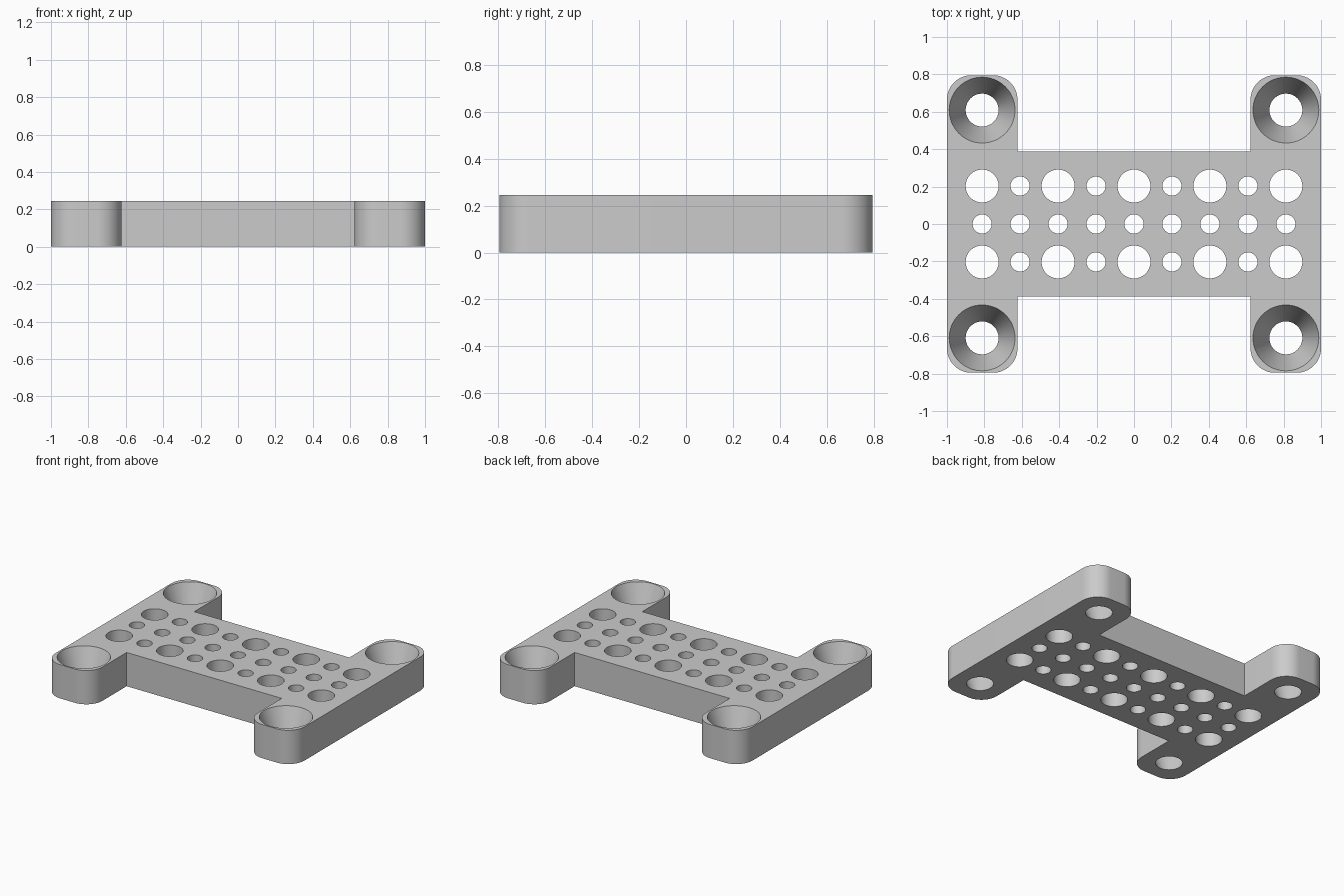
import bpy
import bmesh
from math import pi, sin, cos
from mathutils import Matrix

if "Cube" in bpy.data.objects:
    bpy.data.objects.remove(bpy.data.objects["Cube"], do_unlink=True)

HEIGHT = 0.245
HALF_X, HALF_Y = 1.0, 0.795
LEG_INNER, WEB_Y = 0.623, 0.388
FILLET = 0.13
PITCH = 0.203
BIG_R, SMALL_R, SINK_R = 0.088, 0.051, 0.176
SEGMENTS = 64


def arc(cx, cy, start, steps=16):
    """Quarter circle, counter-clockwise from the start angle."""
    return [(cx + FILLET * cos(start + pi / 2 * i / steps),
             cy + FILLET * sin(start + pi / 2 * i / steps)) for i in range(steps + 1)]


def make_object(name, bm):
    mesh = bpy.data.meshes.new(name)
    bmesh.ops.recalc_face_normals(bm, faces=bm.faces)
    bm.to_mesh(mesh)
    bm.free()
    obj = bpy.data.objects.new(name, mesh)
    bpy.context.collection.objects.link(obj)
    return obj


# H-shaped outline: one quarter, then mirrored around the centre
quarter = arc(HALF_X - FILLET, HALF_Y - FILLET, 0)
quarter += arc(LEG_INNER + FILLET, HALF_Y - FILLET, pi / 2)
quarter.append((LEG_INNER, WEB_Y))
half = quarter + [(-x, y) for x, y in reversed(quarter)]
outline = half + [(-x, -y) for x, y in half]

bm = bmesh.new()
base = bm.faces.new([bm.verts.new((x, y, 0)) for x, y in outline])
top = bmesh.ops.extrude_face_region(bm, geom=[base])["geom"]
bmesh.ops.translate(bm, vec=(0, 0, HEIGHT),
                    verts=[v for v in top if isinstance(v, bmesh.types.BMVert)])
plate = make_object("mounting_plate", bm)

# Cutter holding every hole
MARGIN = 0.02
bm = bmesh.new()


def add_hole(x, y, r_bottom, r_top):
    flare = (r_top - r_bottom) / HEIGHT * MARGIN
    bmesh.ops.create_cone(bm, cap_ends=True, segments=SEGMENTS,
                          radius1=r_bottom - flare, radius2=r_top + flare,
                          depth=HEIGHT + 2 * MARGIN,
                          matrix=Matrix.Translation((x, y, HEIGHT / 2)))


# Three rows of through holes; the outer rows alternate large and small
for col in range(-4, 5):
    for row in (-1, 0, 1):
        radius = BIG_R if row and col % 2 == 0 else SMALL_R
        add_hole(col * PITCH, row * PITCH, radius, radius)

# Tapered screw seats at the four leg ends
for sx in (-1, 1):
    for sy in (-1, 1):
        add_hole(sx * 4 * PITCH, sy * 3 * PITCH, BIG_R, SINK_R)

cutter = make_object("hole_cutter", bm)
cutter.hide_render = True

bpy.context.view_layer.objects.active = plate
plate.select_set(True)
cut = plate.modifiers.new("holes", 'BOOLEAN')
cut.operation = 'DIFFERENCE'
cut.solver = 'EXACT'
cut.object = cutter
bpy.ops.object.modifier_apply(modifier=cut.name)
bpy.data.objects.remove(cutter, do_unlink=True)
bpy.ops.object.shade_smooth_by_angle(angle=pi / 6)

# Plain grey finish
grey = bpy.data.materials.new("light_grey")
grey.use_nodes = True
colour = (0.6, 0.6, 0.6, 1)
grey.diffuse_color = colour
grey.node_tree.nodes["Principled BSDF"].inputs["Base Color"].default_value = colour
plate.data.materials.clear()
plate.data.materials.append(grey)
